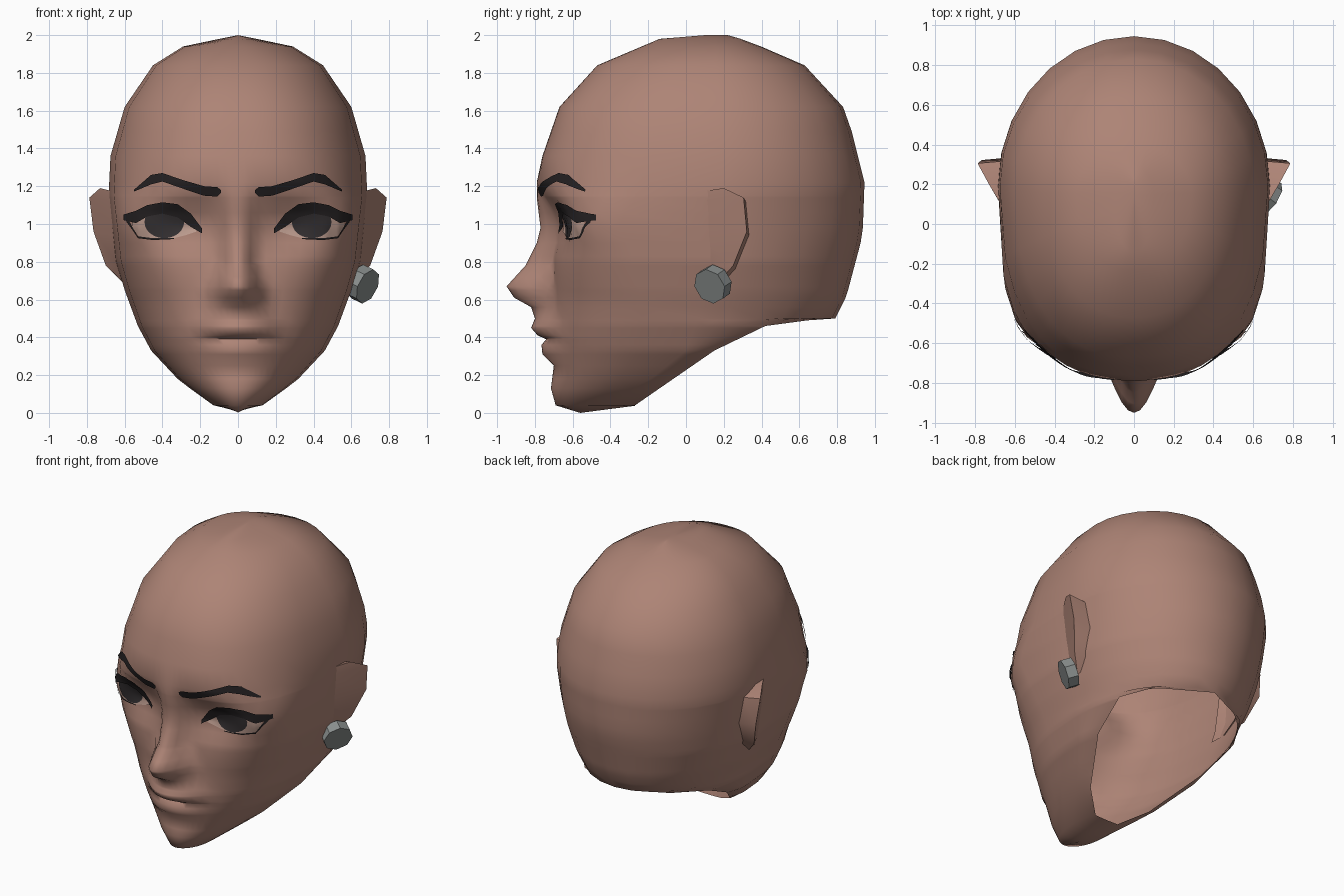
import bpy, bmesh, math
from mathutils import Vector
from mathutils.bvhtree import BVHTree

if "Cube" in bpy.data.objects:
    bpy.data.objects.remove(bpy.data.objects["Cube"])


def material(name, r, g, b):
    m = bpy.data.materials.new(name)
    m.use_nodes = True
    m.diffuse_color = (r, g, b, 1)
    m.node_tree.nodes["Principled BSDF"].inputs["Base Color"].default_value = (r, g, b, 1)
    return m


skin = material("warm skin", .42, .23, .18)
sclera = material("eye white", .52, .34, .28)
iris_mat = material("dark iris", .035, .03, .032)
hair = material("brow and lash black", .018, .015, .016)
metal = material("grey metal", .25, .27, .265)


def finish(bm, name, mat, angle=None):
    bmesh.ops.remove_doubles(bm, verts=bm.verts, dist=.0005)
    bmesh.ops.dissolve_degenerate(bm, edges=bm.edges, dist=.0005)
    me = bpy.data.meshes.new(name)
    bm.to_mesh(me)
    bm.free()
    me.materials.append(mat)
    ob = bpy.data.objects.new(name, me)
    bpy.context.collection.objects.link(ob)
    if angle:
        bpy.ops.object.select_all(action="DESELECT")
        ob.select_set(True)
        bpy.context.view_layer.objects.active = ob
        bpy.ops.object.shade_smooth_by_angle(angle=math.radians(angle))
    return ob


def grid(bm, rows, flip=False):
    """Skin a list of equal-length point rows with quads."""
    vs = [[bm.verts.new(p) for p in row] for row in rows]
    for a, b in zip(vs, vs[1:]):
        for i in range(len(a) - 1):
            q = [a[i], b[i], b[i + 1], a[i + 1]]
            bm.faces.new(q[::-1] if flip else q)


def look(table, z):
    """Linear interpolation in a table of (height, value), highest first."""
    for (z1, a), (z0, b) in zip(table, table[1:]):
        if z >= z0:
            return a + (b - a) * (z1 - z) / (z1 - z0)
    return table[-1][1]


# Head contours by height
front = [(2, .1), (1.98, -.14), (1.84, -.47), (1.62, -.67), (1.36, -.76), (1.22, -.785),
         (1.06, -.73), (.9, -.7), (.4, -.72), (.13, -.7), (.04, -.68), (0, -.56)]
middle = [(1.36, -.76), (1.22, -.79), (1.14, -.79), (.98, -.77), (.9, -.79), (.78, -.85),
          (.67, -.95), (.61, -.91), (.56, -.82), (.5, -.8), (.45, -.82), (.41, -.785), (.39, -.74),
          (.36, -.765), (.31, -.76), (.25, -.7), (.13, -.715), (.04, -.69), (0, -.56)]
spread = [(2, .1), (.8, .11), (.67, .155), (.56, .17), (.48, .24), (.3, .25), (0, .25)]
width = [(2, 0), (1.98, .1), (1.94, .29), (1.84, .45), (1.62, .6), (1.36, .675), (1.15, .685),
         (.8, .645), (.65, .6), (.46, .53), (.33, .46), (.17, .31), (.04, .13), (0, 0)]
widest = [(2, .15), (1.2, .2), (.8, .12), (.5, .06), (.33, 0), (.17, -.2), (.04, -.45), (0, -.45)]
rim_x = [(2, 0), (.5, 0), (.49, .33), (.46, .47), (.33, .42), (.13, .24), (.04, .09), (0, 0)]
back = [(2, .22), (1.98, .29), (1.86, .61), (1.6, .85), (1.22, .945), (.94, .935), (.62, .85),
        (.5, .79), (.49, .645), (.46, .42), (.33, .15), (.13, -.14), (.04, -.27), (0, -.27)]
bulge = [(2, 2.2), (1.4, 2.4), (1.2, 2.55), (1, 3.8), (.8, 3), (.6, 2.5), (0, 2)]
levels = sorted({z for t in (front, middle, width, rim_x) for z, _ in t if z != .17}
                | {.18, .72, .83, 1.49, 1.73}, reverse=True)
fractions = (0, .05, .1, .16, .23, .31, .4, .5, .6, .7, .8, .89, .96)


def half_ring(z):
    f, w, m, p = (look(t, z) for t in (front, width, widest, bulge))
    rx, ry, bw = (look(t, z) for t in (rim_x, back, spread))
    rise = look(middle, z) - f if z < 1.36 else 0
    pts = []
    for k in fractions:
        x = k * w
        y = m - (m - f) * (1 - k ** p) ** (1 / p)
        if x < bw:
            y += rise * (1 - (x / bw) ** 2) ** 1.4
        # Eye socket
        y += .085 * (1 - math.exp(-(x / .1) ** 2)) * math.exp(
            -((x - .3) / .2) ** 2 - ((z - 1) / .12) ** 2)
        pts.append(Vector((x, y, z)))
    # Back arc, cut short where it meets the neck opening
    end = math.acos(rx / w) if w else math.pi / 2
    for i in range(8):
        a = end * i / 7
        pts.append(Vector((w * math.cos(a), m + (ry - m) * math.sin(a) / math.sin(end), z)))
    if z == 0:  # underside of the chin rises towards the neck
        for q in pts:
            q.z = max(0, q.y + .56) * .13
    return pts


# Head, open at the neck
bm = bmesh.new()
rings = [half_ring(z) for z in levels]
grid(bm, rings)
grid(bm, [[Vector((-p.x, p.y, p.z)) for p in r] for r in rings], True)
head = finish(bm, "head", skin, 80)
bm = bmesh.new()
bm.from_mesh(head.data)
surface = BVHTree.FromBMesh(bm)
bm.free()


def plate(name, mat, outline, lift):
    """Thin strip of (x, low z, high z) columns laid on both sides of the face."""
    for side, label in ((1, "left"), (-1, "right")):
        bm = bmesh.new()
        rows = []
        for x, lo, hi in outline:
            row = []
            for k in range(5):
                z = lo + (hi - lo) * k / 4
                hit = surface.ray_cast(Vector((x, -2, z)), Vector((0, 1, 0)))[0]
                row.append((side * x, hit.y - lift, z))
            rows.append(row)
        grid(bm, rows, side > 0)
        bmesh.ops.recalc_face_normals(bm, faces=bm.faces)
        if sum(f.normal.y for f in bm.faces) > 0:
            bmesh.ops.reverse_faces(bm, faces=bm.faces)
        finish(bm, label + "_" + name, mat, 60)


def refine(cols, n=4):
    return [tuple(a + (b - a) * i / n for a, b in zip(p, q))
            for p, q in zip(cols, cols[1:]) for i in range(n)] + [cols[-1]]


# Eyes and brows
plate("eye_white", sclera, refine([(.22, .96, .98), (.28, .94, 1.04), (.36, .92, 1.08),
      (.45, .92, 1.08), (.52, .93, 1.05), (.56, .98, 1.03)]), .006)
disc = []
for i in range(13):
    a = math.pi * i / 12
    h = .085 * math.sin(a)
    disc.append((.39 - .105 * math.cos(a), 1.01 - h, 1.01 + h))
plate("iris", iris_mat, disc, .012)
plate("upper_lash", hair, refine([(.19, .95, .975), (.25, .985, 1.055), (.32, 1.035, 1.105),
      (.4, 1.055, 1.115), (.48, 1.04, 1.1), (.54, 1.005, 1.07), (.605, 1.02, 1.05)]), .018)
plate("lower_lash", hair, refine([(.34, .92, .925), (.45, .915, .925), (.53, .925, .935)]), .012)
plate("outer_lash", hair, refine([(.53, .925, .935), (.56, .97, .985), (.59, 1.01, 1.04)]), .012)
plate("brow", hair, refine([(.09, 1.165, 1.18), (.11, 1.145, 1.195), (.18, 1.15, 1.2),
      (.3, 1.19, 1.235), (.4, 1.225, 1.27), (.46, 1.21, 1.26), (.55, 1.172, 1.182)]), .014)

# Ears: broad front slope folding over the rim to a back slope
rim = [(.73, .2, 1.19), (.787, .305, 1.14), (.765, .322, .96), (.7, .25, .78), (.61, .17, .69)]
for side, label in ((1, "left"), (-1, "right")):
    bm = bmesh.new()
    rows = []
    for x, y, z in rim:
        base = look(width, z) - .03
        rows.append([(side * base, .07, z - .02), (side * x, y, z),
                     (side * base, y + .012, z - .02)])
    grid(bm, rows, side < 0)
    bmesh.ops.contextual_create(bm, geom=[v for v in bm.verts if v.co.z > 1.165])
    bmesh.ops.recalc_face_normals(bm, faces=bm.faces)
    finish(bm, label + "_ear", skin, 50)

# Single earring on the left ear
bm = bmesh.new()
bmesh.ops.create_cone(bm, cap_ends=True, segments=8, radius1=.097, radius2=.097, depth=.07)
earring = finish(bm, "earring", metal)
earring.rotation_mode = "QUATERNION"
earring.rotation_quaternion = Vector((.76, -.52, -.36)).to_track_quat("Z", "Y")
earring.location = (.66, .143, .682)
